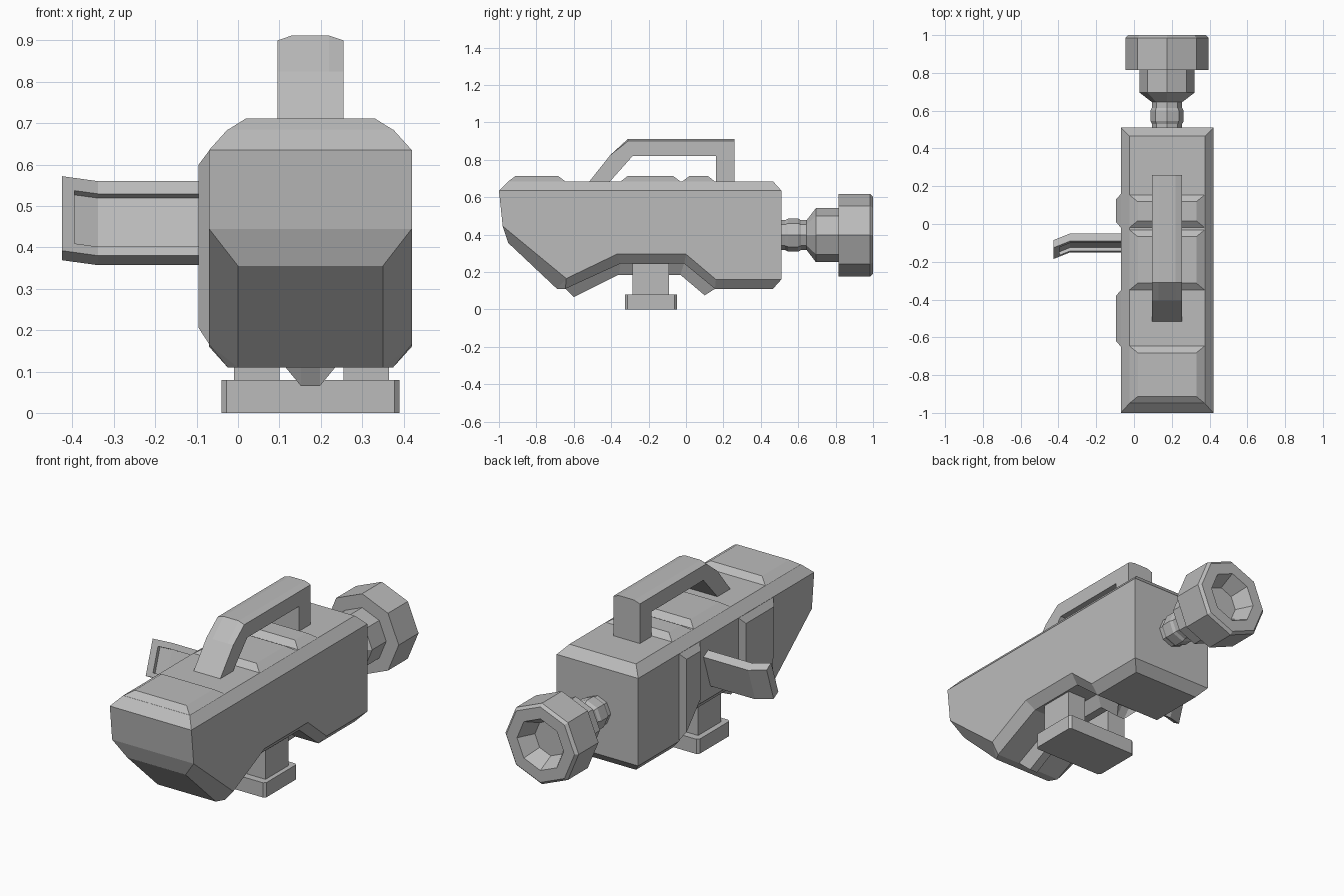
import bpy
import bmesh
import math
from mathutils import Vector

if "Cube" in bpy.data.objects:
    bpy.data.objects.remove(bpy.data.objects["Cube"], do_unlink=True)

CENTRE_X = 0.175
grey = bpy.data.materials.new("plain grey")
grey.use_nodes = True
grey.diffuse_color = (0.5, 0.5, 0.5, 1)
grey.node_tree.nodes["Principled BSDF"].inputs["Base Color"].default_value = grey.diffuse_color


def loft(name, sections):
    """Skin matching rings of points in order and cap both ends."""
    bm = bmesh.new()
    rings = [[bm.verts.new(point) for point in section] for section in sections]
    count = len(rings[0])
    for ring, following in zip(rings, rings[1:]):
        for i in range(count):
            j = (i + 1) % count
            bm.faces.new((ring[i], ring[j], following[j], following[i]))
    bm.faces.new(rings[0])
    bm.faces.new(rings[-1])
    bmesh.ops.remove_doubles(bm, verts=bm.verts, dist=0.0005)
    bmesh.ops.recalc_face_normals(bm, faces=bm.faces)
    mesh = bpy.data.meshes.new(name)
    bm.to_mesh(mesh)
    bm.free()
    mesh.materials.append(grey)
    part = bpy.data.objects.new(name, mesh)
    bpy.context.collection.objects.link(part)
    return part


def at_x(x, profile):
    return [(x, y, z) for y, z in profile]


def mirrored_loft(name, outer, inner, outer_width, inner_width):
    """Loft a side profile across the body with a bevelled edge on both sides."""
    widths = (-outer_width, -inner_width, inner_width, outer_width)
    profiles = (outer, inner, inner, outer)
    return loft(name, [at_x(CENTRE_X + w, p) for w, p in zip(widths, profiles)])


def rectangle(x0, x1, y0, y1, z):
    return [(x0, y0, z), (x1, y0, z), (x1, y1, z), (x0, y1, z)]


# Main body: flat side outline and a narrower outline joined by chamfers
brow, nose = (-1, 0.635), (-0.98, 0.445)
chin, arch_front, arch_back = (-0.64, 0.165), (-0.37, 0.295), (0, 0.295)
heel, tail_low, tail_high = (0.16, 0.16), (0.51, 0.16), (0.51, 0.635)
outer = [brow, brow, nose, nose, chin, chin, arch_front, arch_back,
         heel, tail_low, tail_low, tail_high, tail_high]
belly = [(-0.645, 0.11), (-0.35, 0.245), (-0.01, 0.245), (0.155, 0.11)]
inner = [(-0.95, 0.685), brow, nose, (-0.95, 0.355), (-0.69, 0.11), *belly,
         (0.465, 0.11), tail_low, tail_high, (0.465, 0.685)]
sections = []
for side in (-1, 1):
    shell = at_x(CENTRE_X + side * 0.245, outer)
    core = at_x(CENTRE_X + side * 0.2, inner)
    for i in (3, 4):
        core[i] = (CENTRE_X + side * 0.175, *inner[i])
    sections += [shell, core] if side < 0 else [core, shell]
loft("main_body", sections)

# Raised pads along the top
pads = {"front": (-0.95, -0.645), "middle": (-0.35, -0.03), "rear": (-0.02, 0.155)}
for label, (start, end) in pads.items():
    levels = []
    for width, inset, z in ((0.2, 0, 0.684), (0.155, 0.037, 0.712)):
        levels.append(rectangle(CENTRE_X - width, CENTRE_X + width,
                                start + inset, end - inset, z))
    loft(label + "_top_pad", levels)

# Raised panels on the right side, following the lower body outline
side_panels = {
    "front": [(-0.65, 0.635), (-0.35, 0.635), (-0.35, 0.3), (-0.64, 0.165)],
    "rear": [(-0.02, 0.635), (0.16, 0.635), (0.16, 0.165), (-0.02, 0.3)],
}
for label, base in side_panels.items():
    mid = sum(y for y, z in base) / len(base)
    raised = [(y + math.copysign(0.03, mid - y), z + (0.04 if z < 0.4 else -0.035))
              for y, z in base]
    loft(label + "_side_panel", [at_x(-0.069, base), at_x(-0.095, raised)])

# Tapered rib under the belly
root = [(y, z + 0.03) for y, z in reversed(belly)]
crest = [(-0.6, 0.065), (-0.36, 0.185), (-0.03, 0.185), (0.1, 0.075)]
mirrored_loft("belly_rib", belly + root, crest + root, 0.06, 0.023)

# Carrying handle
def handle_outline(top):
    return [(-0.52, 0.68), (-0.405, 0.825), (-0.31, top), (0.26, top), (0.26, 0.68),
            (0.16, 0.68), (0.16, 0.82), (-0.285, 0.82), (-0.41, 0.68)]


mirrored_loft("carrying_handle", handle_outline(0.9), handle_outline(0.912), 0.08, 0.045)

# Mounting foot with clipped corners and two posts
def clipped_plate(z):
    x, y, cut = 0.215, 0.138, 0.012
    corners = [(x, y - cut), (x - cut, y), (cut - x, y), (-x, y - cut),
               (-x, cut - y), (cut - x, -y), (x - cut, -y), (x, cut - y)]
    return [(CENTRE_X + px, py - 0.187, z) for px, py in corners]


loft("foot_plate", [clipped_plate(0), clipped_plate(0.08)])
for label, x in (("right", -0.01), ("left", 0.255)):
    loft(label + "_foot_post",
         [rectangle(x, x + 0.11, -0.285, -0.09, z) for z in (0.075, 0.26)])

# Side paddle: tilted channel with a bent, closed tip
front_top, front_low = Vector((0, -0.09, 0.56)), Vector((0, -0.15, 0.38))
thickness = Vector((0, 0.04, -0.023))


def paddle_section(x, bend, depth):
    lip_top = front_top.lerp(front_low, 0.17)
    lip_low = front_top.lerp(front_low, 0.88)
    ring = [front_top, lip_top, lip_top + thickness * depth, lip_low + thickness * depth,
            lip_low, front_low, front_low + thickness, front_top + thickness]
    offset = Vector((x, -0.035 * bend, 0.012 * bend))
    return [point + offset for point in ring]


loft("side_paddle", [paddle_section(*station) for station in (
    (-0.06, 0, 0.45), (-0.338, 0, 0.45), (-0.395, 0.65, 0.45),
    (-0.395, 0.65, 0), (-0.425, 1, 0))])

# Rear eyepiece: eight-sided turned profile with a hollow cup
eyepiece = [(0.5, 0.08), (0.53, 0.08), (0.545, 0.088), (0.6, 0.088), (0.615, 0.08),
            (0.645, 0.08), (0.695, 0.145), (0.815, 0.145), (0.815, 0.22),
            (0.985, 0.22), (1, 0.205), (1, 0.14), (0.91, 0.095)]
turns = [math.tau * i / 8 for i in range(8)]
loft("rear_eyepiece", [[(CENTRE_X + r * math.cos(a), y, 0.397 + r * math.sin(a))
                        for a in turns] for y, r in eyepiece])
